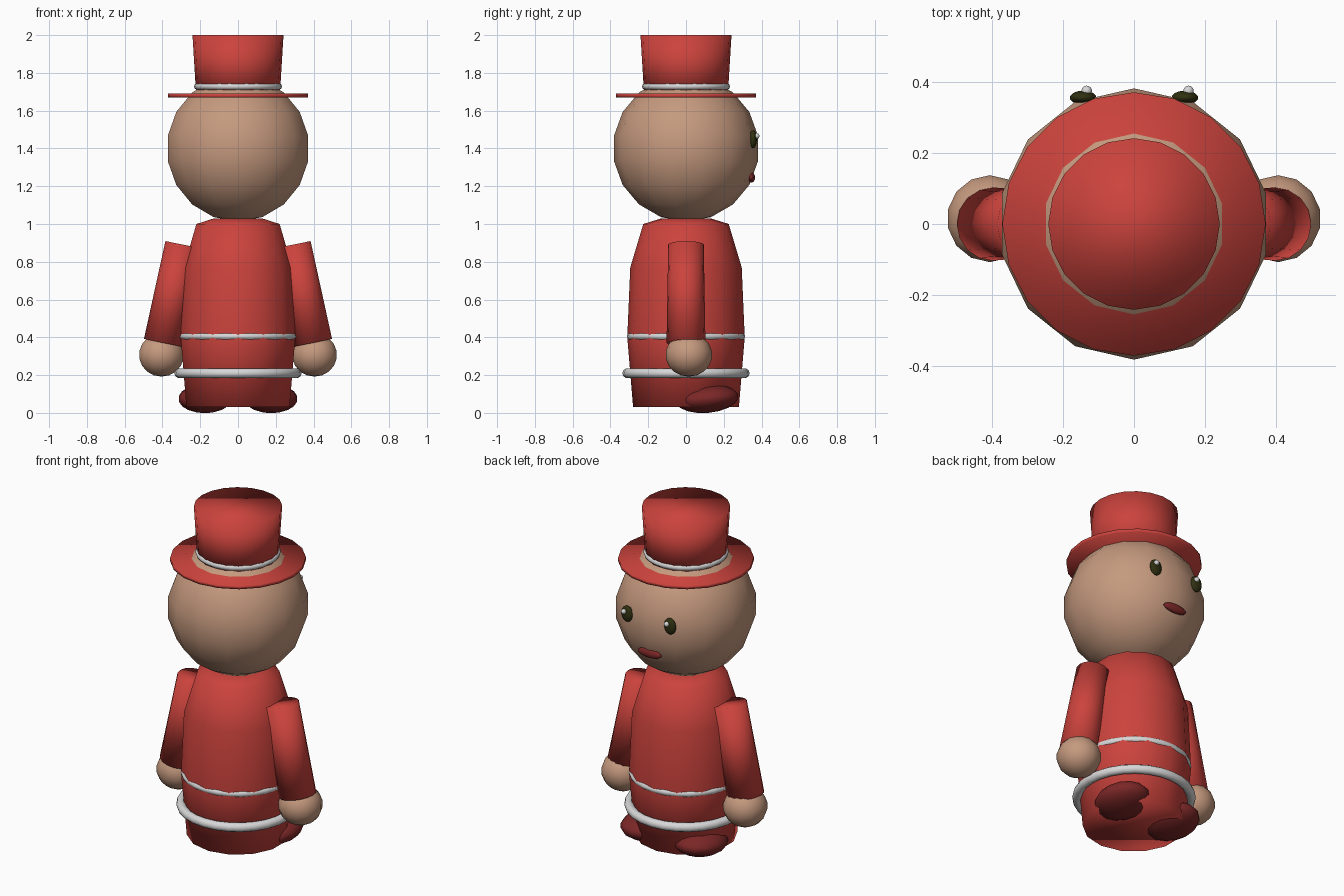
import bpy, bmesh
from math import sin, cos, pi, radians
from mathutils import Vector

cube = bpy.data.objects.get("Cube")
if cube:
    bpy.data.objects.remove(cube, do_unlink=True)


def material(name, rgb):
    m = bpy.data.materials.new(name)
    m.use_nodes = True
    m.diffuse_color = (*rgb, 1)
    m.node_tree.nodes["Principled BSDF"].inputs["Base Color"].default_value = (*rgb, 1)
    return m


RED = material("coat red", (0.60, 0.056, 0.046))
SKIN = material("skin tan", (0.56, 0.32, 0.21))
WHITE = material("trim white", (0.68, 0.68, 0.68))
DARK_RED = material("dark red", (0.20, 0.02, 0.02))
BLACK = material("eye dark olive", (0.03, 0.03, 0.006))


def lathe(name, mat, profile, segs=14, loc=(0, 0, 0), scale=(1, 1, 1), rot=(0, 0, 0), closed=False):
    """Revolve (radius, height) points around z, bottom first; cap open ends."""
    bm = bmesh.new()
    rings = []
    for r, z in profile:
        if r < 1e-5:
            rings.append([bm.verts.new((0, 0, z))])
        else:
            rings.append([bm.verts.new((-r * sin(2 * pi * i / segs), r * cos(2 * pi * i / segs), z))
                          for i in range(segs)])
    pairs = list(zip(rings, rings[1:]))
    if closed:
        pairs.append((rings[-1], rings[0]))
    for a, b in pairs:
        for i in range(segs):
            j = (i + 1) % segs
            corners = [a[i % len(a)], a[j % len(a)], b[j % len(b)], b[i % len(b)]]
            bm.faces.new(list(dict.fromkeys(corners)))
    if not closed:
        for ring in (rings[0], rings[-1]):
            if len(ring) > 1:
                bm.faces.new(ring)
    bmesh.ops.recalc_face_normals(bm, faces=bm.faces[:])
    for f in bm.faces:
        f.smooth = True
    mesh = bpy.data.meshes.new(name)
    bm.to_mesh(mesh)
    bm.free()
    mesh.materials.append(mat)
    ob = bpy.data.objects.new(name, mesh)
    ob.location, ob.scale, ob.rotation_euler = loc, scale, rot
    bpy.context.collection.objects.link(ob)
    return ob


def ball(name, mat, loc, size, rot=(0, 0, 0), segs=14, rings=9):
    arc = [(sin(pi * k / rings), -cos(pi * k / rings)) for k in range(rings + 1)]
    return lathe(name, mat, arc, segs, loc, size, rot)


def hoop(name, z, major, minor):
    ring = [(major + minor * cos(2 * pi * k / 10), minor * sin(2 * pi * k / 10)) for k in range(10)]
    return lathe(name, WHITE, ring, 28, (0, 0, z), closed=True)


# Coat with its two white trims
lathe("coat_body", RED, [(0.28, 0.03), (0.311, 0.4), (0.295, 0.77), (0.226, 1.0), (0.13, 1.03)])
hoop("waist_trim", 0.405, 0.293, 0.02)
hoop("hem_trim", 0.21, 0.311, 0.026)

# Head and top hat
ball("head", SKIN, (0, 0, 1.40), (0.387, 0.387, 0.387))
lathe("hat_brim", RED, [(0.37, 1.67), (0.37, 1.69)], 20)
lathe("hat_crown", RED, [(0.222, 1.69), (0.241, 2.0)], 20)
hoop("hat_band", 1.728, 0.216, 0.017)

# Face, looking toward +y
ball("mouth", DARK_RED, (0, 0.346, 1.246), (0.078, 0.02, 0.027))

for side, word in ((1, "left"), (-1, "right")):
    ball(word + "_eye", BLACK, (side * 0.143, 0.355, 1.449), (0.038, 0.02, 0.048))
    ball(word + "_eye_glint", WHITE, (side * 0.143 + 0.01, 0.374, 1.466), (0.015, 0.015, 0.015))

    # Sleeve hanging slightly outward, with a round hand
    top, low = Vector((side * 0.292, 0, 0.891)), Vector((side * 0.397, 0, 0.371))
    tilt = (top - low).to_track_quat('Z', 'Y').to_euler()
    sleeve = lathe(word + "_sleeve", RED, [(0.103, 0), (0.094, (top - low).length)], 16, low)
    sleeve.rotation_euler = (0, -side * radians(11.4), 0)
    ball(word + "_hand", SKIN, (side * 0.405, 0.015, 0.307), (0.122, 0.124, 0.115))

    # Shoe poking out under the hem
    ball(word + "_shoe", DARK_RED, (side * 0.175, 0.112, 0.075), (0.143, 0.167, 0.075),
         (radians(5), 0, 0))
